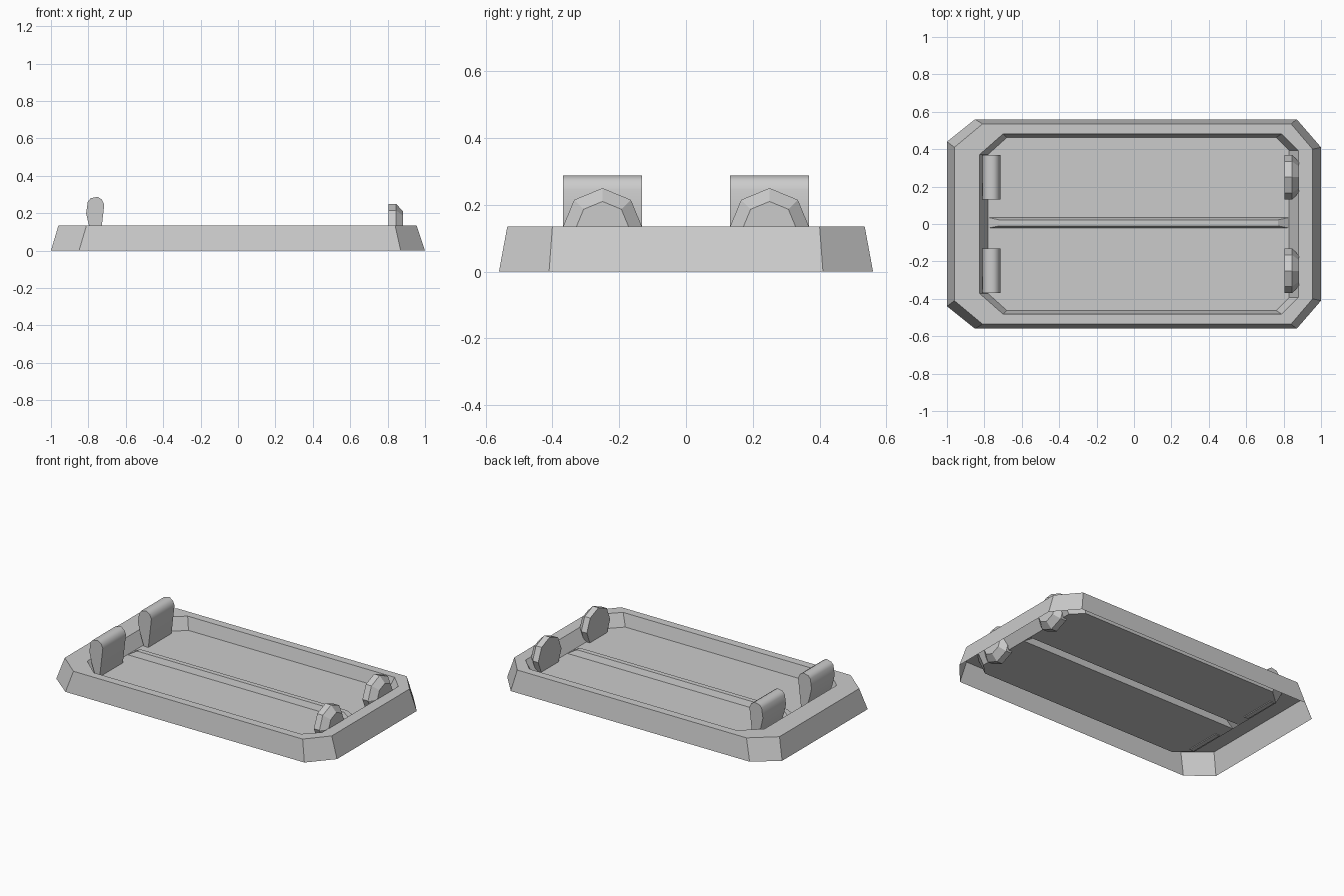
import bpy, bmesh
from math import sin, cos, pi, radians

if "Cube" in bpy.data.objects:
    bpy.data.objects.remove(bpy.data.objects["Cube"])


def make(name, rings, cap_start=False, cap_end=False):
    """Skin a series of equal-length closed rings into one mesh."""
    bm = bmesh.new()
    loops = [[bm.verts.new(p) for p in ring] for ring in rings]
    n = len(loops[0])
    for a, b in zip(loops, loops[1:]):
        for i in range(n):
            j = (i + 1) % n
            bm.faces.new((a[i], a[j], b[j], b[i]))
    if cap_start:
        bm.faces.new(loops[0][::-1])
    if cap_end:
        bm.faces.new(loops[-1])
    if cap_start and cap_end:
        bmesh.ops.recalc_face_normals(bm, faces=bm.faces)
    me = bpy.data.meshes.new(name)
    bm.to_mesh(me)
    bm.free()
    ob = bpy.data.objects.new(name, me)
    bpy.context.collection.objects.link(ob)
    return ob


def cut_rect(x0, x1, y, left, right, z):
    """Rectangle with cut corners, counter-clockwise."""
    (lx, ly), (rx, ry) = left, right
    half = [(x1, y - ry), (x1 - rx, y), (x0 + lx, y), (x0, y - ly)]
    return [(a, b, z) for a, b in half] + [(a, -b, z) for a, b in half[::-1]]


def rect(x0, x1, y0, y1, z):
    return [(x0, y0, z), (x1, y0, z), (x1, y1, z), (x0, y1, z)]


FLOOR = 0.055

# Tray rim: sloped outer wall, flat top, sloped inner wall, open underneath
floor_ring = cut_rect(-0.78, 0.83, 0.462, (0.10, 0.09), (0.07, 0.07), FLOOR)
make("tray_rim", [
    cut_rect(-1.0, 1.0, 0.56, (0.15, 0.12), (0.13, 0.15), 0),
    cut_rect(-0.96, 0.955, 0.535, (0.15, 0.125), (0.115, 0.135), 0.135),
    cut_rect(-0.825, 0.88, 0.482, (0.125, 0.11), (0.09, 0.09), 0.135),
    floor_ring,
])

# Floor halves on either side of the ridge
back = [(-0.78, 0.035, FLOOR), (0.83, 0.035, FLOOR)] + floor_ring[:4]
front = [(0.83, -0.022, FLOOR), (-0.78, -0.022, FLOOR)] + floor_ring[4:]
make("floor_back", [back], cap_end=True)
make("floor_front", [front], cap_end=True)

# Central ridge with sloped ends, hollow from below
make("floor_ridge", [rect(-0.78, 0.83, -0.022, 0.035, FLOOR),
                     rect(-0.72, 0.77, -0.010, 0.022, FLOOR + 0.035)], cap_end=True)

tab_profile = [(-0.768, 0.05), (-0.797, 0.135), (-0.812, 0.20), (-0.803, 0.262),
               (-0.788, 0.28), (-0.75, 0.288), (-0.727, 0.272), (-0.715, 0.245),
               (-0.728, 0.135), (-0.738, 0.05)]

for side, s in (("front", -1), ("back", 1)):
    yc = 0.25 * s
    # Upright rounded tab at the left end
    tab = make(f"tab_{side}", [[(x, yc + d, z) for x, z in tab_profile]
                               for d in (-0.119, 0.119)], True, True)
    bpy.ops.object.select_all(action='DESELECT')
    tab.select_set(True)
    bpy.context.view_layer.objects.active = tab
    bpy.ops.object.shade_smooth_by_angle(angle=radians(50))

    # Eight-sided bevelled disc at the right end
    make(f"disc_{side}", [[(x, yc + r * cos(i * pi / 4), 0.13 + r * sin(i * pi / 4))
                           for i in range(8)]
                          for x, r in ((0.805, 0.12), (0.845, 0.12), (0.883, 0.08))],
         True, True)
